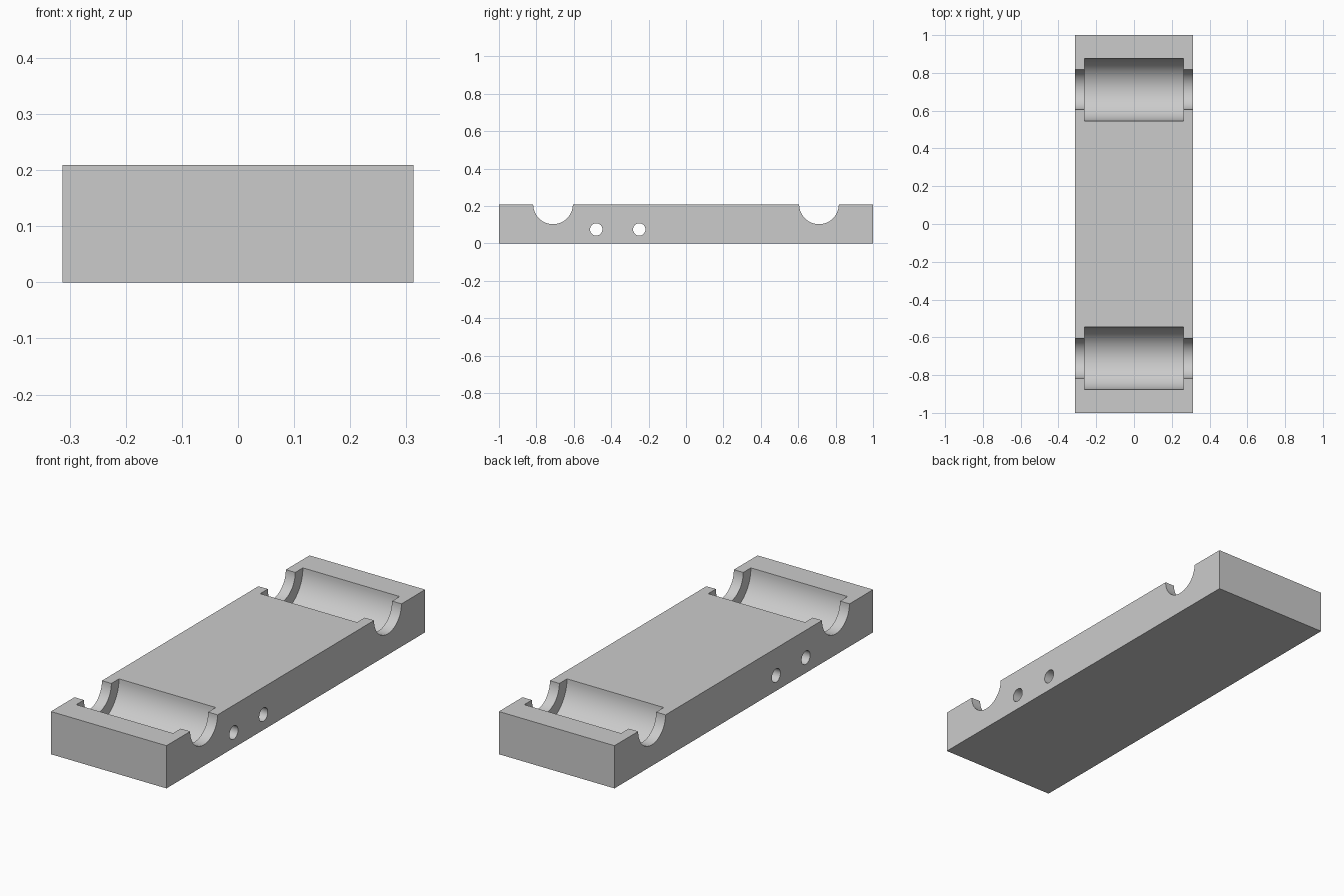
import bpy
import math

cube = bpy.data.objects.get("Cube")
if cube:
    bpy.data.objects.remove(cube, do_unlink=True)

HALF_WIDTH, HEIGHT = 0.313, 0.209
GROOVE_Y = 0.711

grey = bpy.data.materials.new("light grey")
grey.use_nodes = True
colour = (0.6, 0.6, 0.6, 1)
grey.diffuse_color = colour
grey.node_tree.nodes["Principled BSDF"].inputs["Base Color"].default_value = colour

# Solid block
bpy.ops.mesh.primitive_cube_add(size=1, location=(0, 0, HEIGHT / 2))
block = bpy.context.object
block.name = "cradle_block"
block.scale = (2 * HALF_WIDTH, 2, HEIGHT)
bpy.ops.object.transform_apply(location=True, rotation=True, scale=True)
block.data.materials.append(grey)


def bore(name, y, z, radius, half_length):
    """Cut a cylinder lying along x out of the block."""
    bpy.ops.mesh.primitive_cylinder_add(
        vertices=64, radius=radius, depth=2 * half_length,
        location=(0, y, z), rotation=(0, math.pi / 2, 0))
    cutter = bpy.context.object
    cutter.name = name
    cutter.hide_render = True
    cutter.data.materials.append(grey)
    bpy.context.view_layer.objects.active = block
    cut = block.modifiers.new(name, "BOOLEAN")
    cut.operation = "DIFFERENCE"
    cut.solver = "EXACT"
    cut.object = cutter
    bpy.ops.object.modifier_apply(modifier=cut.name)
    bpy.data.objects.remove(cutter, do_unlink=True)


# Stepped half-round cradles at both ends: wide pocket and narrow end notches
for side in (-1, 1):
    bore("pocket_cutter", side * GROOVE_Y, HEIGHT, 0.165, 0.262)
    bore("notch_cutter", side * GROOVE_Y, HEIGHT, 0.106, 0.4)

# Two cross holes through the sides
for y in (-0.48, -0.25):
    bore("hole_cutter", y, 0.075, 0.033, 0.4)

# Smooth the bores, keep the edges sharp
bpy.ops.object.select_all(action="DESELECT")
block.select_set(True)
bpy.context.view_layer.objects.active = block
bpy.ops.object.shade_smooth_by_angle(angle=math.radians(30))
